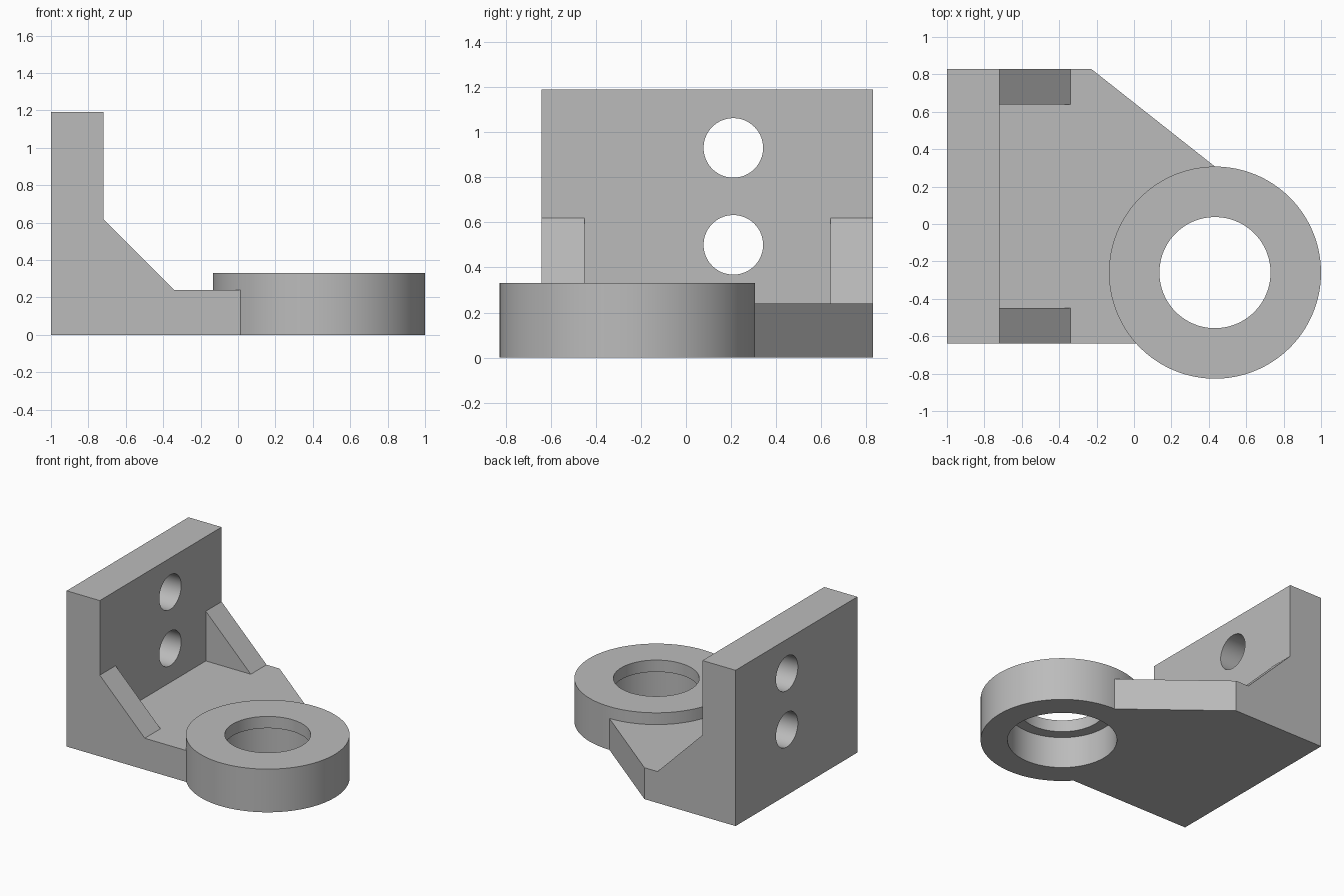
import bpy
import bmesh
import math
from mathutils import Matrix, Vector

default = bpy.data.objects.get("Cube")
if default:
    bpy.data.objects.remove(default, do_unlink=True)

GREY = (0.5, 0.5, 0.5, 1)
metal = bpy.data.materials.new("machined grey")
metal.use_nodes = True
metal.diffuse_color = GREY
metal.node_tree.nodes["Principled BSDF"].inputs["Base Color"].default_value = GREY

# Shared dimensions
BACK, WALL_FRONT, WALL_TOP = -1.0, -0.72, 1.19
SIDE_MIN, SIDE_MAX, RIB = -0.64, 0.83, 0.19
PLATE_TOP, RING_TOP, RING_R = 0.24, 0.33, 0.567
CX, CY = 0.433, -0.26


def finish(bm, name):
    bmesh.ops.recalc_face_normals(bm, faces=bm.faces)
    mesh = bpy.data.meshes.new(name)
    bm.to_mesh(mesh)
    bm.free()
    mesh.materials.append(metal)
    obj = bpy.data.objects.new(name, mesh)
    bpy.context.collection.objects.link(obj)
    return obj


def prism(name, points, offset):
    """Extrude a flat outline along an offset vector."""
    bm = bmesh.new()
    face = bm.faces.new([bm.verts.new(p) for p in points])
    grown = bmesh.ops.extrude_face_region(bm, geom=[face], use_keep_orig=True)
    moved = [v for v in grown["geom"] if isinstance(v, bmesh.types.BMVert)]
    bmesh.ops.translate(bm, verts=moved, vec=Vector(offset))
    return finish(bm, name)


def cylinder(name, radius, start, end, sides=128):
    """Cylinder running from one point to another."""
    a, b = Vector(start), Vector(end)
    turn = (b - a).to_track_quat("Z", "Y").to_matrix().to_4x4()
    bm = bmesh.new()
    bmesh.ops.create_cone(bm, cap_ends=True, segments=sides, radius1=radius,
                          radius2=radius, depth=(b - a).length,
                          matrix=Matrix.Translation((a + b) / 2) @ turn)
    return finish(bm, name)


def combine(body, tool, operation):
    """Apply an exact boolean and discard the tool."""
    mod = body.modifiers.new(operation.lower(), "BOOLEAN")
    mod.operation, mod.solver, mod.object = operation, "EXACT", tool
    bpy.context.view_layer.objects.active = body
    bpy.ops.object.modifier_apply(modifier=mod.name)
    bpy.data.objects.remove(tool, do_unlink=True)


# Base plate, tapering into the ring
plate = [(BACK, SIDE_MIN), (0.02, SIDE_MIN), (CX, CY), (CX, CY + RING_R),
         (-0.23, SIDE_MAX), (BACK, SIDE_MAX)]
bracket = prism("bracket", [(x, y, 0) for x, y in plate], (0, 0, PLATE_TOP))

# Upright wall
wall = [(BACK, 0), (WALL_FRONT, 0), (WALL_FRONT, WALL_TOP), (BACK, WALL_TOP)]
combine(bracket, prism("wall", [(x, SIDE_MIN, z) for x, z in wall],
                       (0, SIDE_MAX - SIDE_MIN, 0)), "UNION")

# Sloped ribs at both ends of the wall
rib = [(-0.9, 0.1), (-0.34, 0.1), (-0.34, PLATE_TOP), (WALL_FRONT, 0.62), (-0.9, 0.62)]
for y in (SIDE_MIN, SIDE_MAX - RIB):
    combine(bracket, prism("rib", [(x, y, z) for x, z in rib], (0, RIB, 0)), "UNION")

# Ring with a stepped bore, wider below the lip
combine(bracket, cylinder("ring", RING_R, (CX, CY, 0), (CX, CY, RING_TOP)), "UNION")
for radius, top in ((0.297, 0.5), (0.38, PLATE_TOP)):
    combine(bracket, cylinder("bore", radius, (CX, CY, -0.1), (CX, CY, top)), "DIFFERENCE")

# Two bolt holes through the wall
for z in (0.5, 0.93):
    combine(bracket, cylinder("bolt_hole", 0.132, (-1.1, 0.21, z), (-0.6, 0.21, z), 64),
            "DIFFERENCE")

# Smooth round faces, crisp edges
bpy.ops.object.select_all(action="DESELECT")
bracket.select_set(True)
bpy.context.view_layer.objects.active = bracket
bpy.ops.object.shade_smooth_by_angle(angle=math.radians(30))
